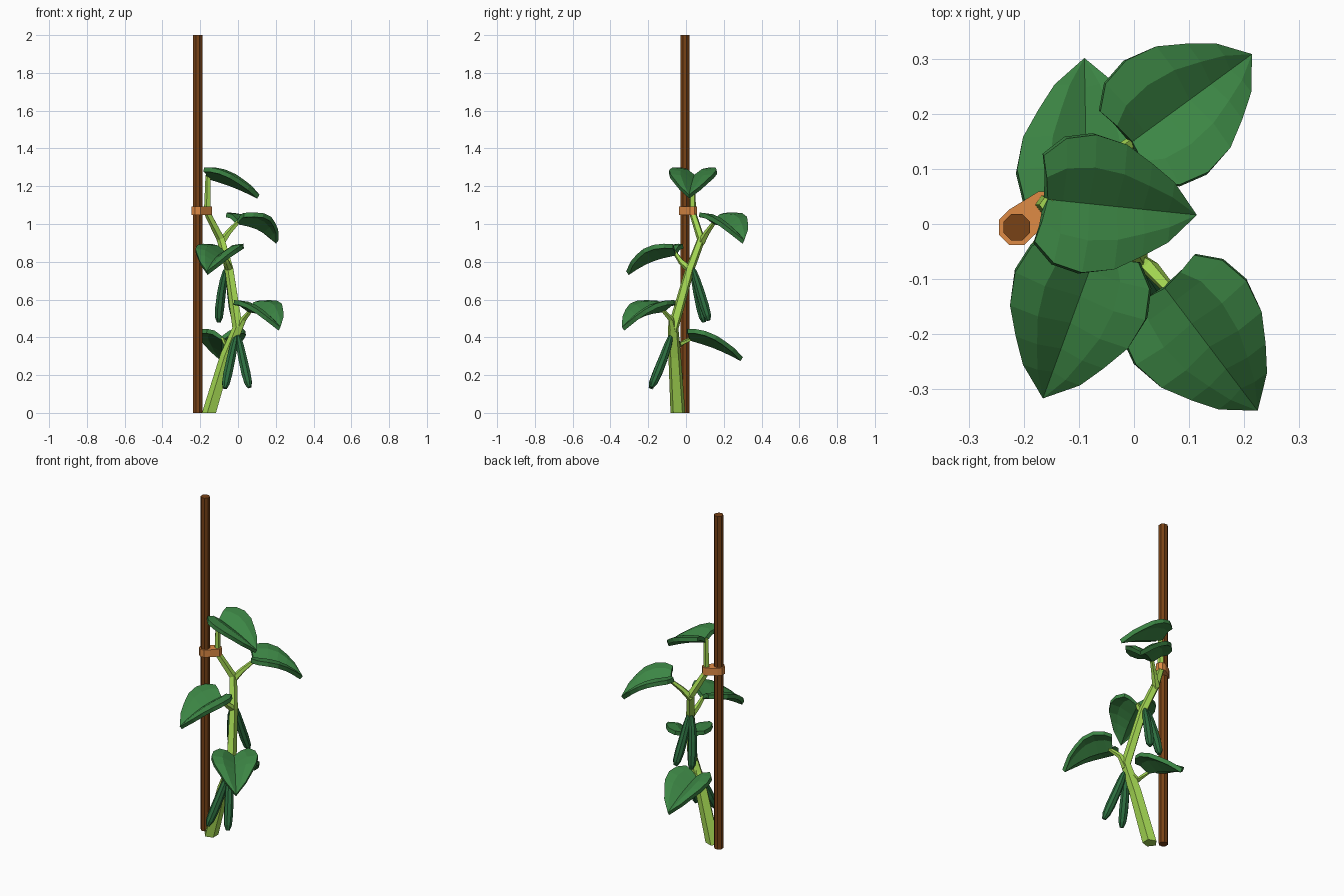
import bpy, bmesh, math
from mathutils import Vector

if "Cube" in bpy.data.objects:
    bpy.data.objects.remove(bpy.data.objects["Cube"])


def material(name, rgb):
    m = bpy.data.materials.new(name)
    m.diffuse_color = (*rgb, 1)
    m.use_nodes = True
    m.node_tree.nodes["Principled BSDF"].inputs["Base Color"].default_value = m.diffuse_color
    return m


LEAF = material("leaf green", (0.045, 0.235, 0.058))
STEM = material("stem green", (0.37, 0.68, 0.085))
POD = material("dark pod green", (0.025, 0.155, 0.05))
WOOD = material("pole brown", (0.19, 0.055, 0.008))
TIE = material("tie orange", (0.74, 0.26, 0.06))


def make(name, bm, mat):
    bmesh.ops.recalc_face_normals(bm, faces=bm.faces)
    me = bpy.data.meshes.new(name)
    bm.to_mesh(me)
    bm.free()
    me.materials.append(mat)
    ob = bpy.data.objects.new(name, me)
    bpy.context.collection.objects.link(ob)
    return ob


def tube(name, pts, radii, mat, sides=6, flat_start=False):
    """Tapered flat-sided tube along a path."""
    pts = [Vector(p) for p in pts]
    bm = bmesh.new()
    rings = []
    for i, p in enumerate(pts):
        t = (pts[min(i + 1, len(pts) - 1)] - pts[max(i - 1, 0)]).normalized()
        if flat_start and i == 0:
            t = Vector((0, 0, 1))
        a = Vector((0, 1, 0)).cross(t).normalized()
        b = t.cross(a)
        rings.append([bm.verts.new(p + radii[i] * (
            a * math.cos(math.tau * (k + .5) / sides) +
            b * math.sin(math.tau * (k + .5) / sides))) for k in range(sides)])
    for r0, r1 in zip(rings, rings[1:]):
        for k in range(sides):
            j = (k + 1) % sides
            bm.faces.new((r0[k], r0[j], r1[j], r1[k]))
    bm.faces.new(rings[0])
    bm.faces.new(rings[-1])
    return make(name, bm, mat)


# half outline of a leaf: (midrib t, edge t, edge half width)
ROWS = [(0, -.09, .08), (.10, .03, .115), (.27, .21, .127), (.45, .42, .115),
        (.63, .61, .086), (.80, .79, .056)]


def leaf(name, base, tip, arch):
    """Heart-shaped folded leaf, drooping from base to tip."""
    base, tip = Vector(base), Vector(tip)
    f = tip - base
    side = f.cross(Vector((0, 0, 1))).normalized()
    up = side.cross(f).normalized()

    bm = bmesh.new()

    def vert(t, w, h):
        rise = arch * math.sin(math.pi * max(t, 0))
        return bm.verts.new(base + f * t + side * w + up * (h + rise))

    grid = []
    for tm, te, w in ROWS:
        fold = 0.053 * w / .12
        mid = vert(tm, 0, 0)
        row = []
        for s in (-1, 1):
            inner = vert(tm * .4 + te * .6, s * w * .55, fold * .75)
            outer = vert(te, s * w, fold * .85)
            row.append((inner, outer))
        grid.append([row[0][1], row[0][0], mid, row[1][0], row[1][1]])
    for r0, r1 in zip(grid, grid[1:]):
        for k in range(4):
            bm.faces.new((r0[k], r0[k + 1], r1[k + 1], r1[k]))
    end = vert(1, 0, 0)
    for k in range(4):
        bm.faces.new((grid[-1][k], grid[-1][k + 1], end))
    ob = make(name, bm, LEAF)
    mod = ob.modifiers.new("thickness", 'SOLIDIFY')
    mod.thickness = 0.024
    mod.offset = 0


def pod(name, top, bend, bottom):
    """Long hanging pod with a rounded end."""
    a, b, c = Vector(top), Vector(bend), Vector(bottom)
    ts = (0, .08, .25, .5, .75, .92, 1)
    pts = [a * (1 - t) ** 2 + b * 2 * t * (1 - t) + c * t * t for t in ts]
    tube(name, pts, (.008, .016, .022, .025, .026, .022, .011), POD, 8)


# Support pole
tube("support_pole", [(-.213, -.006, 0), (-.213, -.006, 2)], (.026, .026), WOOD, 8)

# Tie band: hull of a ring round the pole and a ring round the stem
bm = bmesh.new()
for cx, cy, r in ((-.213, -.006, .035), (-.163, .033, .028)):
    for k in range(8):
        a = math.tau * (k + .5) / 8
        for z in (1.048, 1.092):
            bm.verts.new((cx + r * math.cos(a), cy + r * math.sin(a), z))
hull = bmesh.ops.convex_hull(bm, input=bm.verts)
bmesh.ops.delete(bm, geom=[v for v in hull["geom_interior"]
                           if isinstance(v, bmesh.types.BMVert)], context='VERTS')
bmesh.ops.dissolve_limit(bm, angle_limit=.02, verts=bm.verts, edges=bm.edges)
make("tie_band", bm, TIE)

# Main stem
tube("main_stem",
     [(-.150, -.043, 0), (-.06, -.06, .30), (0, -.068, .45), (-.045, .02, .76),
      (-.09, .08, .92), (-.162, .035, 1.06), (-.158, .035, 1.26)],
     (.041, .035, .030, .025, .023, .019, .014), STEM, 5, True)

# Leaf stalks
STALKS = {
    "upper_leaf_stalk": [(-.09, .08, .90), (-.05, .112, .955), (.005, .155, 1.015)],
    "middle_leaf_stalk": [(-.045, .02, .76), (-.06, -.025, .80), (-.075, -.06, .85)],
    "front_leaf_stalk": [(0, -.068, .43), (.03, -.08, .495), (.07, -.125, .545)],
    "back_leaf_stalk": [(-.02, -.065, .40), (-.06, -.035, .36), (-.085, .03, .395)],
}
for name, pts in STALKS.items():
    tube(name, pts, (.022, .016, .011), STEM, 5)

# Leaves
leaf("top_leaf", (-.16, .045, 1.25), (.108, .017, 1.145), .008)
leaf("upper_leaf", (-.005, .148, 1.01), (.208, .304, .905), .024)
leaf("middle_leaf", (-.07, -.055, .845), (-.163, -.31, .74), .018)
leaf("front_leaf", (.055, -.115, .545), (.22, -.333, .445), .026)
leaf("back_leaf", (-.085, .02, .395), (-.09, .295, .285), .01)

# Hanging pods
pod("lower_pod_left", (-.01, -.08, .41), (-.035, -.11, .30), (-.07, -.188, .13))
pod("lower_pod_right", (0, -.08, .41), (.02, -.11, .30), (.06, -.183, .135))
pod("upper_pod_left", (-.06, .035, .77), (-.095, .06, .64), (-.102, .095, .48))
pod("upper_pod_right", (-.045, .035, .77), (-.04, .075, .64), (-.014, .12, .49))
